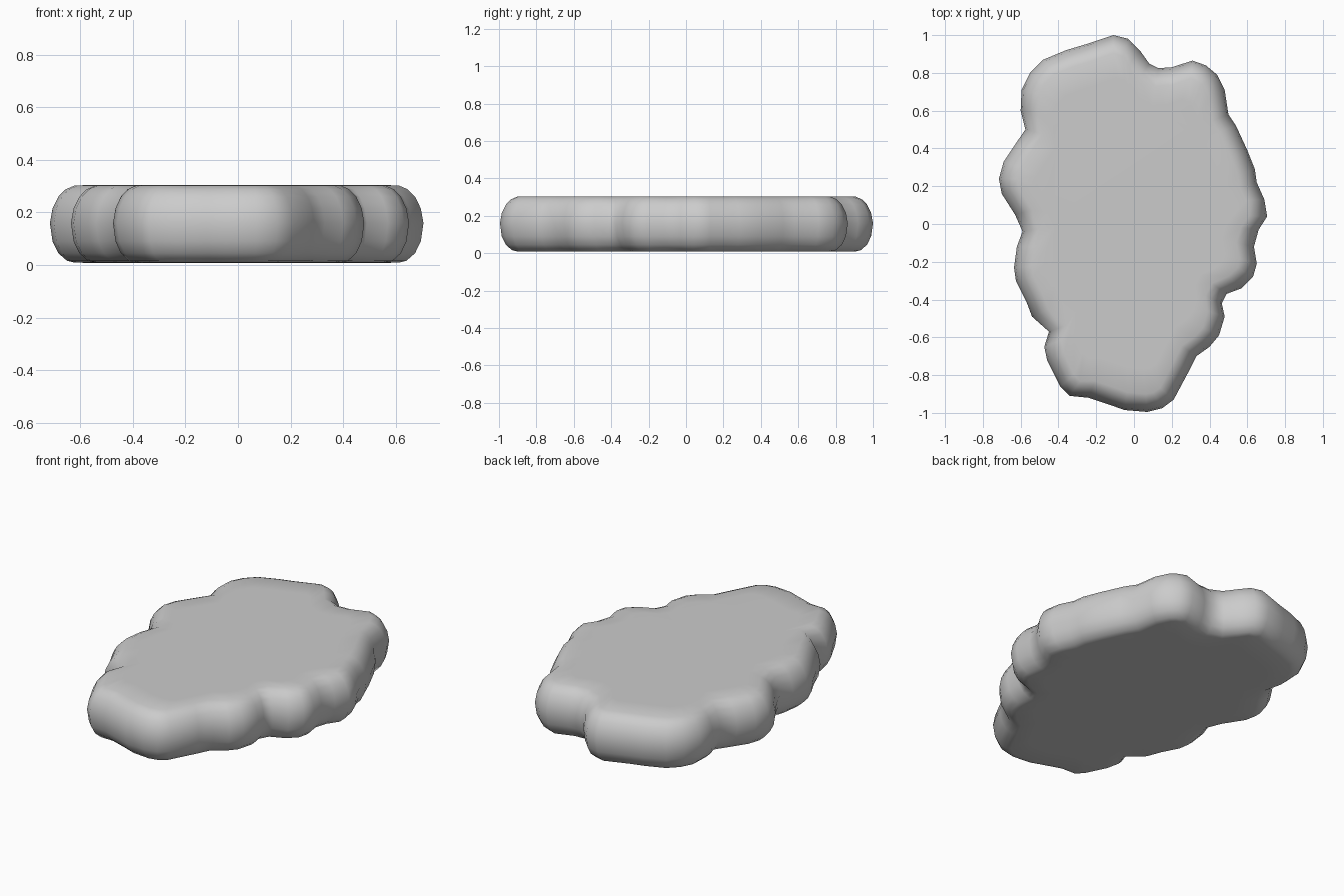
import bpy, bmesh
from mathutils import Vector

if "Cube" in bpy.data.objects:
    bpy.data.objects.remove(bpy.data.objects["Cube"])

# Lobed outline seen from above, clockwise from the back tip
outline = [Vector(p) for p in [
    (-.11, 1), (-.03, .98), (.03, .92), (.08, .85), (.13, .825), (.2, .83), (.31, .865),
    (.38, .84), (.44, .79), (.48, .71), (.5, .58), (.54, .52), (.6, .39), (.64, .29),
    (.65, .22), (.69, .13), (.705, .04), (.66, -.03), (.635, -.12), (.65, -.21),
    (.63, -.28), (.57, -.34), (.49, -.37), (.465, -.42), (.48, -.49), (.45, -.59),
    (.4, -.65), (.33, -.7), (.29, -.78), (.21, -.93), (.15, -.975), (.07, -.995),
    (-.05, -.985), (-.12, -.96), (-.24, -.92), (-.34, -.91), (-.39, -.86), (-.46, -.72),
    (-.475, -.65), (-.45, -.57), (-.54, -.49), (-.57, -.41), (-.625, -.3), (-.635, -.23),
    (-.62, -.12), (-.59, -.04), (-.63, .05), (-.7, .16), (-.715, .24), (-.69, .33),
    (-.63, .42), (-.575, .5), (-.6, .6), (-.595, .71), (-.55, .8), (-.48, .87),
    (-.36, .92), (-.26, .95)]]
n = len(outline)

# Rounded edge section: (inset, height)
section = [(.095, .009), (.065, .016), (.032, .045), (.01, .09), (0, .16),
           (.01, .215), (.032, .26), (.06, .288), (.095, .303)]


def inward(i):
    t = outline[(i + 2) % n] - outline[i - 2]
    return Vector((t.y, -t.x)).normalized()


def ring(bm, inset, z, scale=1):
    pts = [(p + inward(i) * inset) * scale for i, p in enumerate(outline)]
    return [bm.verts.new((p.x, p.y, z)) for p in pts]


bm = bmesh.new()
# Flat inner rings keep the two faces flat
rings = [ring(bm, .095, .008, .85)]
rings += [ring(bm, d, z) for d, z in section]
rings.append(ring(bm, .095, .304, .85))
for a, b in zip(rings, rings[1:]):
    for i in range(n):
        j = (i + 1) % n
        bm.faces.new((a[i], a[j], b[j], b[i]))
bm.faces.new(rings[0])
bm.faces.new(rings[-1])
bmesh.ops.recalc_face_normals(bm, faces=bm.faces)
bmesh.ops.triangulate(bm, faces=[f for f in bm.faces if len(f.verts) > 4])
for f in bm.faces:
    f.smooth = True

mesh = bpy.data.meshes.new("lobed_slab")
bm.to_mesh(mesh)
bm.free()
slab = bpy.data.objects.new("lobed_slab", mesh)
bpy.context.collection.objects.link(slab)
